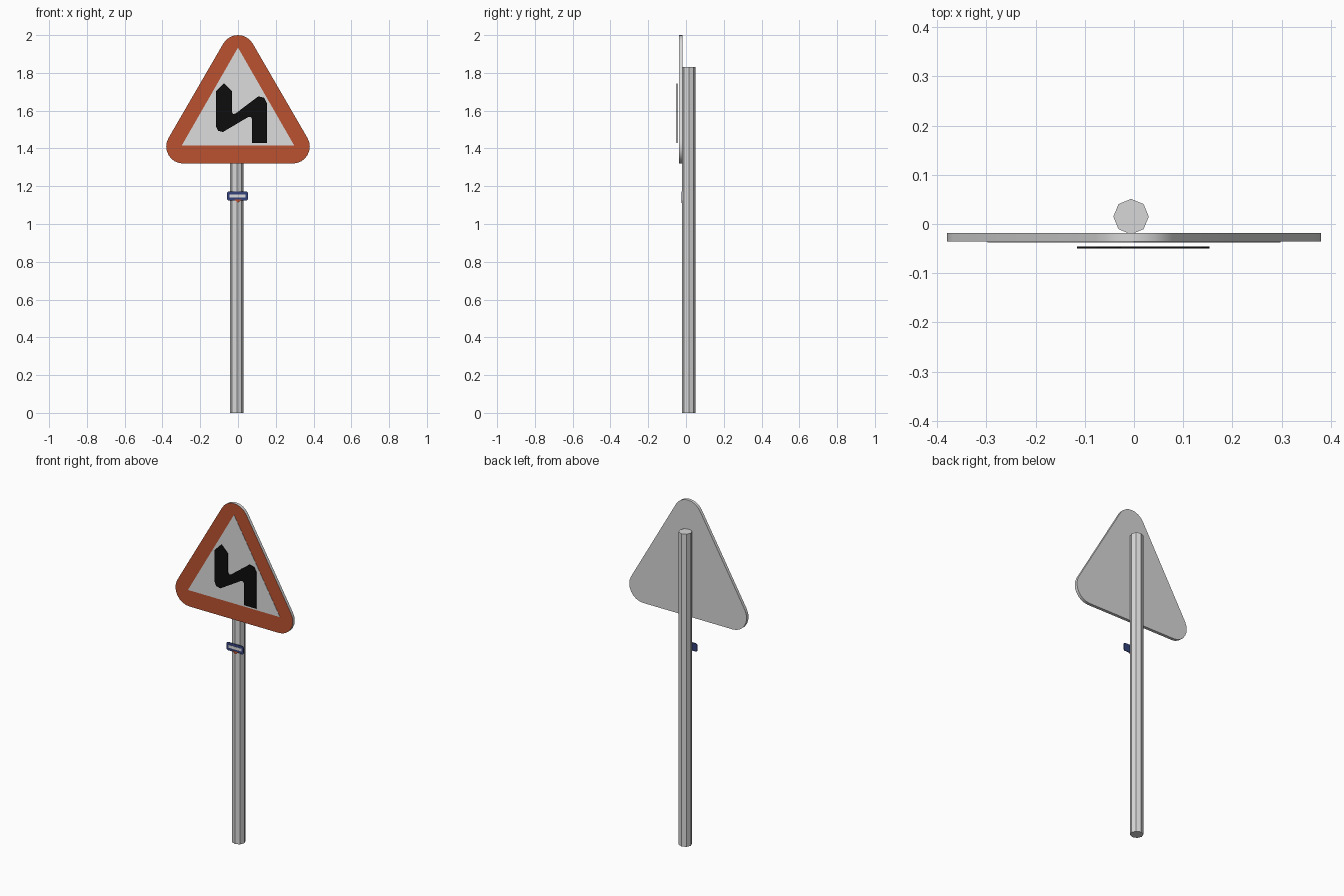
import bpy, bmesh, math

if "Cube" in bpy.data.objects:
    bpy.data.objects.remove(bpy.data.objects["Cube"])


def material(name, r, g, b):
    m = bpy.data.materials.new(name)
    m.diffuse_color = (r, g, b, 1)
    m.use_nodes = True
    m.node_tree.nodes["Principled BSDF"].inputs["Base Color"].default_value = m.diffuse_color
    return m


GREY = material("galvanised grey", 0.68, 0.68, 0.68)
WHITE = material("sign white", 0.72, 0.72, 0.72)
RED = material("border red", 0.50, 0.085, 0.03)
BLACK = material("arrow black", 0.004, 0.004, 0.004)
NAVY = material("sticker navy", 0.035, 0.055, 0.20)


def prism(name, pts, y_front, y_back, body, face=None):
    """Extrude an (x, z) outline along y; the front may have its own colour."""
    bm = bmesh.new()
    front = [bm.verts.new((x, y_front, z)) for x, z in pts]
    back = [bm.verts.new((x, y_back, z)) for x, z in pts]
    bm.faces.new(front)
    bm.faces.new(back[::-1])
    n = len(pts)
    for i in range(n):
        j = (i + 1) % n
        bm.faces.new((front[j], front[i], back[i], back[j]))
    bmesh.ops.recalc_face_normals(bm, faces=bm.faces)
    for f in bm.faces:
        f.material_index = 1 if face and f.normal.y < -0.9 else 0
    me = bpy.data.meshes.new(name)
    bm.to_mesh(me)
    bm.free()
    me.materials.append(body)
    if face:
        me.materials.append(face)
    ob = bpy.data.objects.new(name, me)
    bpy.context.collection.objects.link(ob)
    return ob


def rounded(corners, radius, steps):
    """Outline of arcs: corners are (x, z, start angle, end angle) in degrees."""
    pts = []
    for x, z, a0, a1 in corners:
        for i in range(steps + 1):
            a = math.radians(a0 + (a1 - a0) * i / steps)
            pts.append((x + radius * math.cos(a), z + radius * math.sin(a)))
    return pts


# Octagonal pole
bpy.ops.mesh.primitive_cylinder_add(vertices=8, radius=0.036, depth=1.83,
                                    location=(-0.006, 0.015, 0.915),
                                    rotation=(0, 0, 0))
pole = bpy.context.object
pole.name = "pole"
pole.data.materials.append(GREY)

# Rounded triangular plate, red on the front only
tri = rounded([(0.29, 1.41, -90, 30), (0, 1.91, 30, 150), (-0.29, 1.41, 150, 270)], 0.09, 8)
plate = prism("sign_plate", tri, -0.036, -0.018, GREY, RED)
bpy.context.view_layer.objects.active = plate
plate.select_set(True)
bpy.ops.object.shade_smooth_by_angle(angle=math.radians(30))

# White centre
prism("sign_centre", [(-0.298, 1.415), (0.298, 1.415), (0, 1.934)], -0.0375, -0.036, WHITE)

# Double bend arrow, held just off the plate
bend = [(-0.074, 1.745), (-0.116, 1.703), (-0.116, 1.515), (-0.106, 1.494),
        (-0.080, 1.487), (0.055, 1.567), (0.068, 1.567), (0.074, 1.555),
        (0.074, 1.430), (0.153, 1.430), (0.153, 1.640), (0.138, 1.668),
        (0.108, 1.676), (-0.014, 1.584), (-0.026, 1.583), (-0.032, 1.592),
        (-0.032, 1.703)]
prism("bend_arrow", bend, -0.050, -0.046, BLACK)

# Plain sticker on the pole: navy backing, white band, red chip
backing = rounded([(0.042, 1.135, -90, 0), (0.042, 1.161, 0, 90),
                   (-0.047, 1.161, 90, 180), (-0.047, 1.135, 180, 270)], 0.011, 4)
prism("sticker_backing", backing, -0.024, -0.021, NAVY)
prism("sticker_band", [(-0.045, 1.140), (0.040, 1.140), (0.040, 1.156), (-0.045, 1.156)],
      -0.025, -0.024, WHITE)
prism("sticker_chip", [(-0.020, 1.130), (0.000, 1.112), (0.020, 1.130)], -0.025, -0.021, RED)
